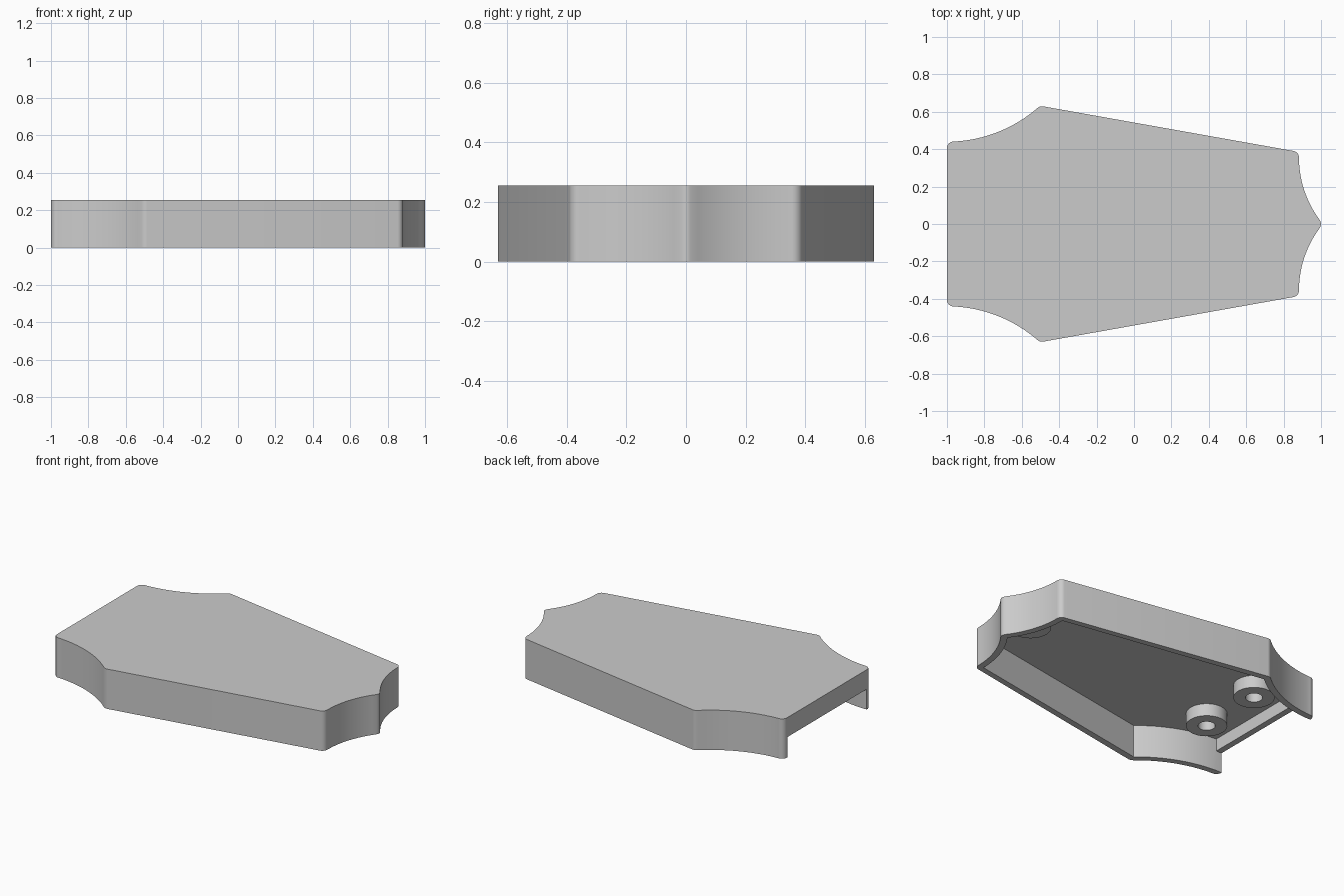
import bpy
import bmesh
from math import radians, cos, sin, pi

cube = bpy.data.objects.get("Cube")
if cube:
    bpy.data.objects.remove(cube)

TOP, CEILING, LEDGE = 0.255, 0.21, 0.13

grey = bpy.data.materials.new("plain grey")
grey.use_nodes = True
COLOUR = (0.6, 0.6, 0.6, 1)
grey.diffuse_color = COLOUR
grey.node_tree.nodes["Principled BSDF"].inputs["Base Color"].default_value = COLOUR


def arc(cx, cy, r, start, end, n):
    angles = [radians(start + (end - start) * i / n) for i in range(n + 1)]
    return [(cx + r * cos(a), cy + r * sin(a)) for a in angles]


def mirrored(half):
    """Close a half outline across the long axis."""
    return half + [(x, -y) for x, y in reversed(half) if y > 1e-4]


def add_object(name, bm):
    bmesh.ops.recalc_face_normals(bm, faces=bm.faces)
    mesh = bpy.data.meshes.new(name)
    bm.to_mesh(mesh)
    bm.free()
    mesh.materials.append(grey)
    ob = bpy.data.objects.new(name, mesh)
    bpy.context.collection.objects.link(ob)
    return ob


def prism(name, outline, z0, z1):
    bm = bmesh.new()
    face = bm.faces.new([bm.verts.new((x, y, z0)) for x, y in outline])
    ext = bmesh.ops.extrude_face_region(bm, geom=[face])["geom"]
    verts = [v for v in ext if isinstance(v, bmesh.types.BMVert)]
    bmesh.ops.translate(bm, verts=verts, vec=(0, 0, z1 - z0))
    return add_object(name, bm)


def tube(name, x, y, outer, inner, z0, z1, sides=48):
    """Lathe a rectangular wall section into a hollow boss."""
    bm = bmesh.new()
    section = [(outer, z1), (outer, z0), (inner, z0), (inner, z1)]
    verts = [bm.verts.new((x + r, y, z)) for r, z in section]
    edges = [bm.edges.new(pair) for pair in zip(verts, verts[1:])]
    bmesh.ops.spin(bm, geom=verts + edges, cent=(x, y, 0), axis=(0, 0, 1),
                   angle=2 * pi, steps=sides)
    bmesh.ops.remove_doubles(bm, verts=bm.verts, dist=1e-4)
    return add_object(name, bm)


def smooth(ob):
    bpy.ops.object.select_all(action='DESELECT')
    ob.select_set(True)
    bpy.context.view_layer.objects.active = ob
    bpy.ops.object.shade_smooth_by_angle(angle=radians(30))


# Outer outline: rounded corners joined by scooped arcs
outer = (arc(-0.965, 0.406, 0.035, 180, 90, 6)
         + arc(-1, 1.18, 0.74, -87.2, -49.1, 16)
         + arc(-0.492, 0.5945, 0.035, 130, 80, 5)
         + arc(0.847, 0.356, 0.035, 80, 4, 6)
         + arc(1.442, 0.356, 0.56, 180, 216.5, 16)
         + arc(0.97, 0, 0.03, 34, 0, 4))

# Inner outline: same scoops set in by the wall thickness
inner = (arc(-1, 1.18, 0.78, -87.06, -49.3, 16)
         + arc(1.442, 0.356, 0.60, 180, 216.39, 16))
inner[-1] = (inner[-1][0], 0)

# Hollow shell, open underneath and along the lower half of the flat end
shell = prism("shell", mirrored(outer), 0, TOP)
half_gap = inner[0][1]
cutters = [
    prism("cavity_cutter", mirrored(inner), -0.1, CEILING),
    prism("notch_cutter", mirrored([(-1.1, half_gap), (-0.9, half_gap)]), -0.2, LEDGE),
]
bpy.context.view_layer.objects.active = shell
for cutter in cutters:
    cutter.hide_render = True
    mod = shell.modifiers.new("cut", 'BOOLEAN')
    mod.operation = 'DIFFERENCE'
    mod.solver = 'EXACT'
    mod.object = cutter
    bpy.ops.object.modifier_apply(modifier=mod.name)
    bpy.data.objects.remove(cutter)
smooth(shell)

# Screw bosses hanging from the ceiling
for name, x, y in (("left_boss", -0.73, 0.214), ("right_boss", -0.73, -0.214),
                   ("tip_boss", 0.785, 0)):
    smooth(tube(name, x, y, 0.12, 0.05, LEDGE, CEILING))
